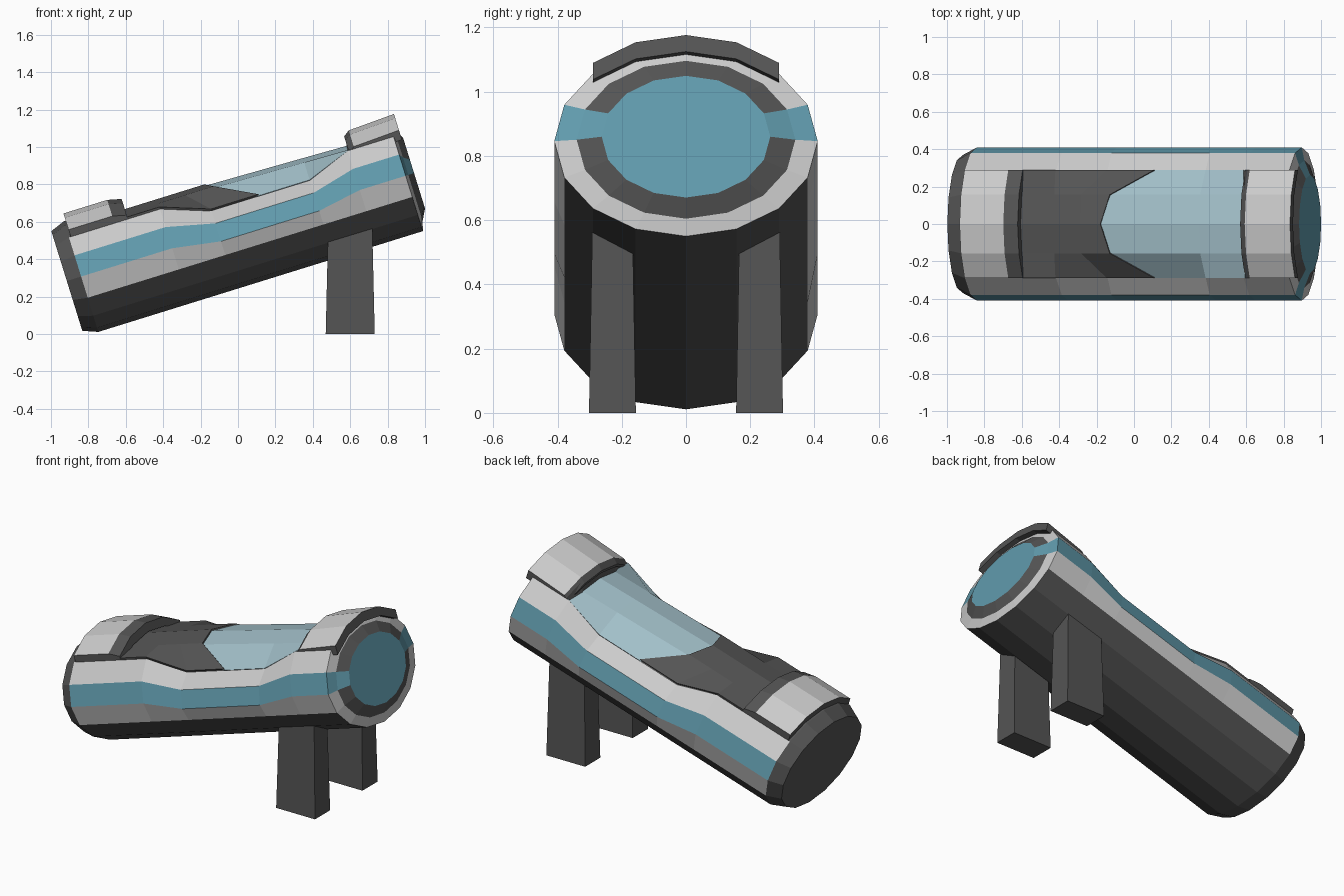
import bpy, bmesh, math
from mathutils import Vector

if "Cube" in bpy.data.objects:
    bpy.data.objects.remove(bpy.data.objects["Cube"])

TILT = math.radians(17.25)
CT, ST = math.cos(TILT), math.sin(TILT)
RY, RV, CV, N = 0.41, 0.31, 0.542, 16


def mat(name, r, g, b):
    m = bpy.data.materials.new(name)
    m.diffuse_color = (r, g, b, 1)
    m.use_nodes = True
    m.node_tree.nodes["Principled BSDF"].inputs["Base Color"].default_value = m.diffuse_color
    return m


DARK = mat("dark", 0.09, 0.09, 0.09)
LIGHT = mat("light", 0.56, 0.56, 0.56)
TEAL = mat("teal", 0.12, 0.33, 0.42)
GLASS = mat("glass", 0.36, 0.52, 0.58)
MATS = [DARK, LIGHT, TEAL, GLASS]


def world(u, y, v):
    # u runs along the tilted tube, v is perpendicular to it
    return Vector((u * CT - v * ST, y, u * ST + v * CT))


def oval(k, s=1.0):
    a = 2 * math.pi * k / N
    return RY * s * math.cos(a), CV + RV * s * math.sin(a)


def interp(u, pts):
    for (a, p), (b, q) in zip(pts, pts[1:]):
        if a <= u <= b:
            return p + (q - p) * (u - a) / (b - a)
    return 0.0


def dip(k, u):
    # side bands sag below the canopy
    depth = {0: .042, 8: .042, 1: .06, 7: .06, 2: .092, 6: .092}.get(k, 0)
    return depth * interp(u, [(-.2, 0), (.06, 1), (.61, 1), (.85, 0)])


def finish(name, bm, recalc=True):
    if recalc:
        bmesh.ops.recalc_face_normals(bm, faces=bm.faces)
    me = bpy.data.meshes.new(name)
    bm.to_mesh(me)
    bm.free()
    for m in MATS:
        me.materials.append(m)
    ob = bpy.data.objects.new(name, me)
    bpy.context.collection.objects.link(ob)
    return ob


# Main tube: lofted 16-sided oval with coloured side bands
stations = [(-.79, .9), (-.71, 1), (-.455, 1), (-.40, 1), (-.2, 1), (.06, 1),
            (.61, 1), (.85, 1), (.875, 1), (1.107, 1), (1.122, .83), (1.154, .64)]
bm = bmesh.new()
rings = []
for u, s in stations:
    ring = []
    for k in range(N):
        y, v = oval(k, s)
        v -= dip(k, u)
        if 3 <= k <= 5 and -.41 < u < .86:
            v -= .07
        ring.append(bm.verts.new(world(u, y, v)))
    rings.append(ring)
for i, (a, b) in enumerate(zip(rings, rings[1:])):
    for k in range(N):
        j = (k + 1) % N
        f = bm.faces.new((a[k], a[j], b[j], b[k]))
        if k in (0, 7) and i > 0:
            f.material_index = 2
        elif i == 9 or (k in (1, 6, 8, 15) and 0 < i < 9):
            f.material_index = 1
bm.faces.new(rings[0])
bm.faces.new(rings[-1]).material_index = 2
finish("tube_body", bm)


# Canopy: dark rear panel and glass front meeting in a chevron
def canopy(name, rows, idx, lift):
    bm = bmesh.new()
    grid = []
    for row in rows:
        line = []
        for k in range(2, 7):
            u = row[abs(k - 4)]
            y, v = oval(k)
            if k in (2, 6):
                v += .012 - dip(k, u)
            else:
                v = interp(u, [(-.5, .817), (.1, .817), (.9, .795)]) - .024 * abs(k - 4)
            line.append(bm.verts.new(world(u, y, v + lift)))
        grid.append(line)
    for a, b in zip(grid, grid[1:]):
        for j in range(4):
            f = bm.faces.new((a[j], b[j], b[j + 1], a[j + 1]))
            f.normal_update()
            if f.normal.z < 0:
                f.normal_flip()
            f.material_index = idx
    ob = finish(name, bm, False)
    sol = ob.modifiers.new("thickness", "SOLIDIFY")
    sol.thickness = .03
    sol.offset = -1


# each row gives u at the centre, shoulder and edge
canopy("rear_panel", [(-.42, -.42, -.42), (-.2, -.2, -.2), (-.05, -.05, .06),
                      (.065, .11, .326)], 0, 0)
canopy("canopy_glass", [(.055, .10, .316), (.61, .61, .61), (.86, .86, .86)], 3, -.008)


# Raised collars over both ends: light top with a dark lip
def collar(name, sections, lip):
    bm = bmesh.new()
    loops = []
    for u, rise in sections:
        pts = [(oval(k)[0], oval(k)[1] + rise) for k in range(2, 7)]
        pts += [(y, v - rise - .03) for y, v in reversed(pts)]
        loops.append([bm.verts.new(world(u, y, v)) for y, v in pts])
    for i, (a, b) in enumerate(zip(loops, loops[1:])):
        for k in range(10):
            j = (k + 1) % 10
            f = bm.faces.new((a[k], a[j], b[j], b[k]))
            f.material_index = 1 if i != lip and k < 4 else 0
    bm.faces.new(loops[0])
    bm.faces.new(loops[-1])
    finish(name, bm)


collar("rear_collar", [(-.70, .04), (-.455, .04), (-.38, .022)], 1)
collar("front_collar", [(.855, -.012), (.888, .012), (1.145, .024)], 0)

# Pair of support legs, slightly narrower at the top
for side, label in ((-1, "front"), (1, "back")):
    bm = bmesh.new()
    bmesh.ops.create_cube(bm, size=1)
    for v in bm.verts:
        top = v.co.z > 0
        v.co = (.60 + v.co.x * (.235 if top else .262),
                side * (.229 + v.co.y * (.125 if top else .146)),
                .58 if top else 0)
    finish(label + "_leg", bm)
